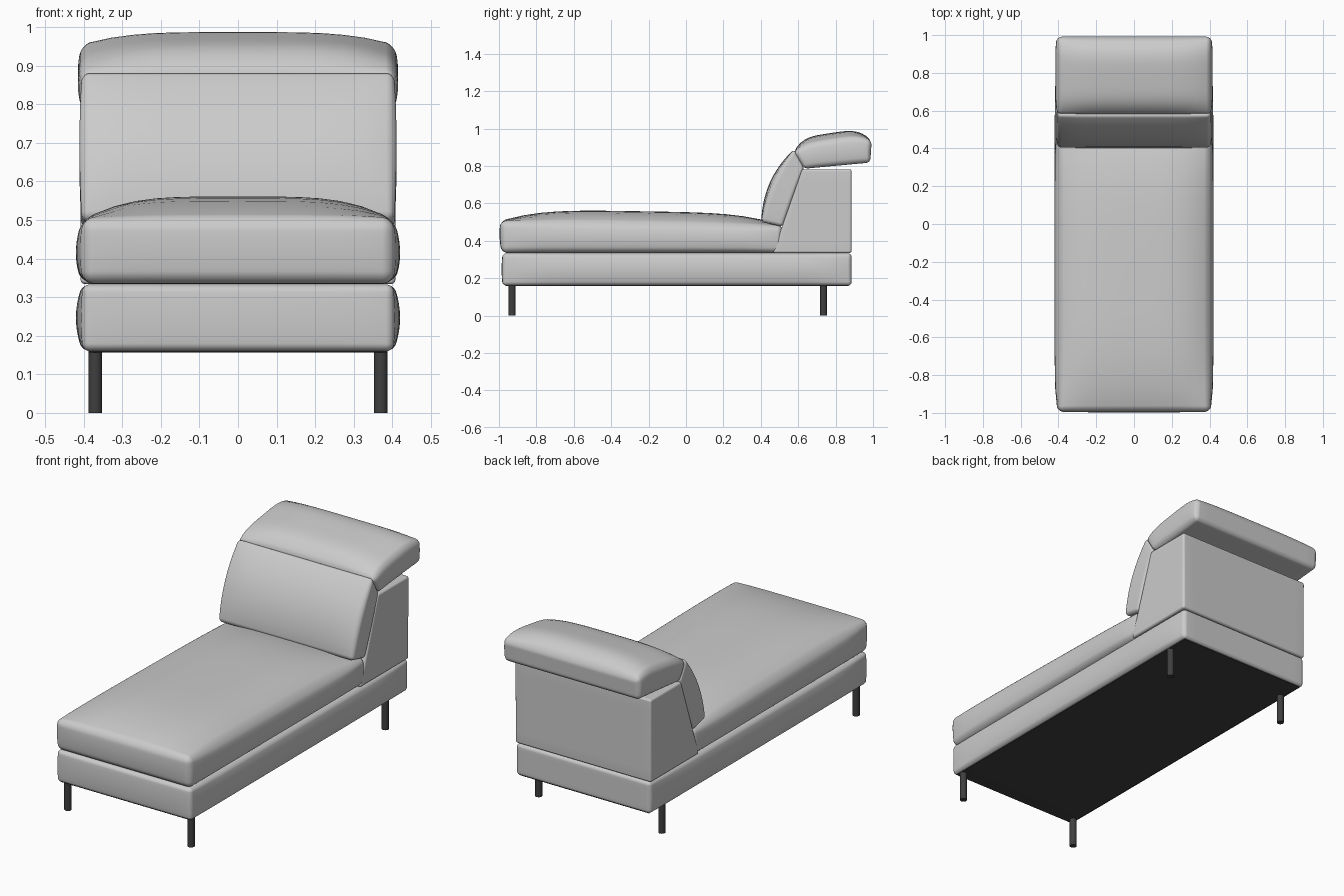
import bpy, bmesh, math
from mathutils import Vector

if "Cube" in bpy.data.objects:
    bpy.data.objects.remove(bpy.data.objects["Cube"])


def stations(half, r, n):
    """Positions along one axis: dense in the rounded ends, even between."""
    ends = [half - r + r * math.tan(math.radians(45) * k / 4) for k in range(1, 5)]
    inner = half - r
    mid = [-inner + 2 * inner * k / n for k in range(n + 1)]
    return [-e for e in reversed(ends)] + mid + ends


def falloff(a, n):
    return max(0.0, 1 - abs(a) ** n)


def cushion(name, quad, hw, r, side=0.0, top=0.0, front=0.0,
            top_drop=1.0, front_drop=1.0, power=4, color=None):
    """Rounded block whose side outline is the quad (y, z) given as
    front-bottom, back-bottom, back-top, front-top, with puffed faces."""
    fb, bb, bt, ft = [Vector(q) for q in quad]
    half = Vector((hw,
                   ((bb - fb).length + (bt - ft).length) / 4,
                   ((ft - fb).length + (bt - bb).length) / 4))
    st = [stations(half[0], r, 14), stations(half[1], r, 16), stations(half[2], r, 8)]
    top_dir = Vector((-(bt - ft).y, (bt - ft).x)).normalized()
    front_dir = Vector((-(ft - fb).y, (ft - fb).x)).normalized()

    def place(p):
        inner = Vector([max(-half[i] + r, min(half[i] - r, p[i])) for i in range(3)])
        q = inner + (p - inner).normalized() * r
        u, s, t = [q[i] / half[i] for i in range(3)]
        a, b = (s + 1) / 2, (t + 1) / 2
        yz = fb.lerp(bb, a).lerp(ft.lerp(bt, a), b)
        yz += top_dir * top * b * falloff(s, power) * (1 - top_drop * abs(u) ** power)
        yz += front_dir * front * (1 - a) * falloff(t, 2) * (1 - front_drop * abs(u) ** 6)
        x = q.x + side * u * falloff(s, 10) * falloff(t, 2)
        return (x, yz.x, yz.y)

    bm = bmesh.new()
    for axis in range(3):
        i, j = (axis + 1) % 3, (axis + 2) % 3
        for sign in (-1, 1):
            rows = []
            for ci in st[i]:
                row = []
                for cj in st[j]:
                    p = Vector((0, 0, 0))
                    p[axis], p[i], p[j] = sign * half[axis], ci, cj
                    row.append(bm.verts.new(place(p)))
                rows.append(row)
            for r0, r1 in zip(rows, rows[1:]):
                for k in range(len(r0) - 1):
                    bm.faces.new((r0[k], r1[k], r1[k + 1], r0[k + 1]))
    bmesh.ops.remove_doubles(bm, verts=bm.verts, dist=1e-5)
    bmesh.ops.recalc_face_normals(bm, faces=bm.faces)
    for f in bm.faces:
        f.smooth = True
    me = bpy.data.meshes.new(name)
    bm.to_mesh(me)
    bm.free()
    ob = bpy.data.objects.new(name, me)
    bpy.context.collection.objects.link(ob)
    if color:
        me.materials.append(color)
    return ob


dark = bpy.data.materials.new("dark_finish")
dark.diffuse_color = (0.05, 0.05, 0.05, 1)
dark.use_nodes = True
dark.node_tree.nodes["Principled BSDF"].inputs["Base Color"].default_value = dark.diffuse_color

# Upholstered base
cushion("base", [(-0.98, 0.16), (0.885, 0.16), (0.885, 0.333), (-0.98, 0.333)],
        0.403, 0.02, side=0.017, front=0.006, front_drop=0.5)

# Dark underside panel
cushion("underside_panel", [(-0.965, 0.157), (0.87, 0.157), (0.87, 0.175), (-0.965, 0.175)],
        0.388, 0.003, color=dark)

# Long crowned seat cushion
cushion("seat_cushion", [(-0.985, 0.335), (0.517, 0.335), (0.517, 0.48), (-0.992, 0.505)],
        0.403, 0.03, side=0.017, top=0.065, front=0.008, front_drop=0.5)

# Back block with sloping front
cushion("back_block", [(0.465, 0.334), (0.885, 0.334), (0.885, 0.782), (0.62, 0.782)],
        0.408, 0.012)

# Leaning back cushion
cushion("back_cushion", [(0.402, 0.50), (0.518, 0.475), (0.632, 0.79), (0.578, 0.89)],
        0.405, 0.02, side=0.006, front=0.045, front_drop=0.35)

# Headrest overhanging the back
cushion("headrest", [(0.632, 0.785), (0.985, 0.818), (0.993, 0.935), (0.574, 0.872)],
        0.405, 0.022, side=0.01, top=0.073, top_drop=0.5)

# Four round legs
for y, place_name in ((-0.93, "front"), (0.735, "rear")):
    for x, side_name in ((-0.37, "left"), (0.37, "right")):
        bpy.ops.mesh.primitive_cylinder_add(vertices=24, radius=0.018, depth=0.165,
                                            location=(x, y, 0.0825))
        leg = bpy.context.object
        leg.name = f"{place_name}_{side_name}_leg"
        leg.data.materials.append(dark)
        bpy.ops.object.shade_smooth_by_angle()
